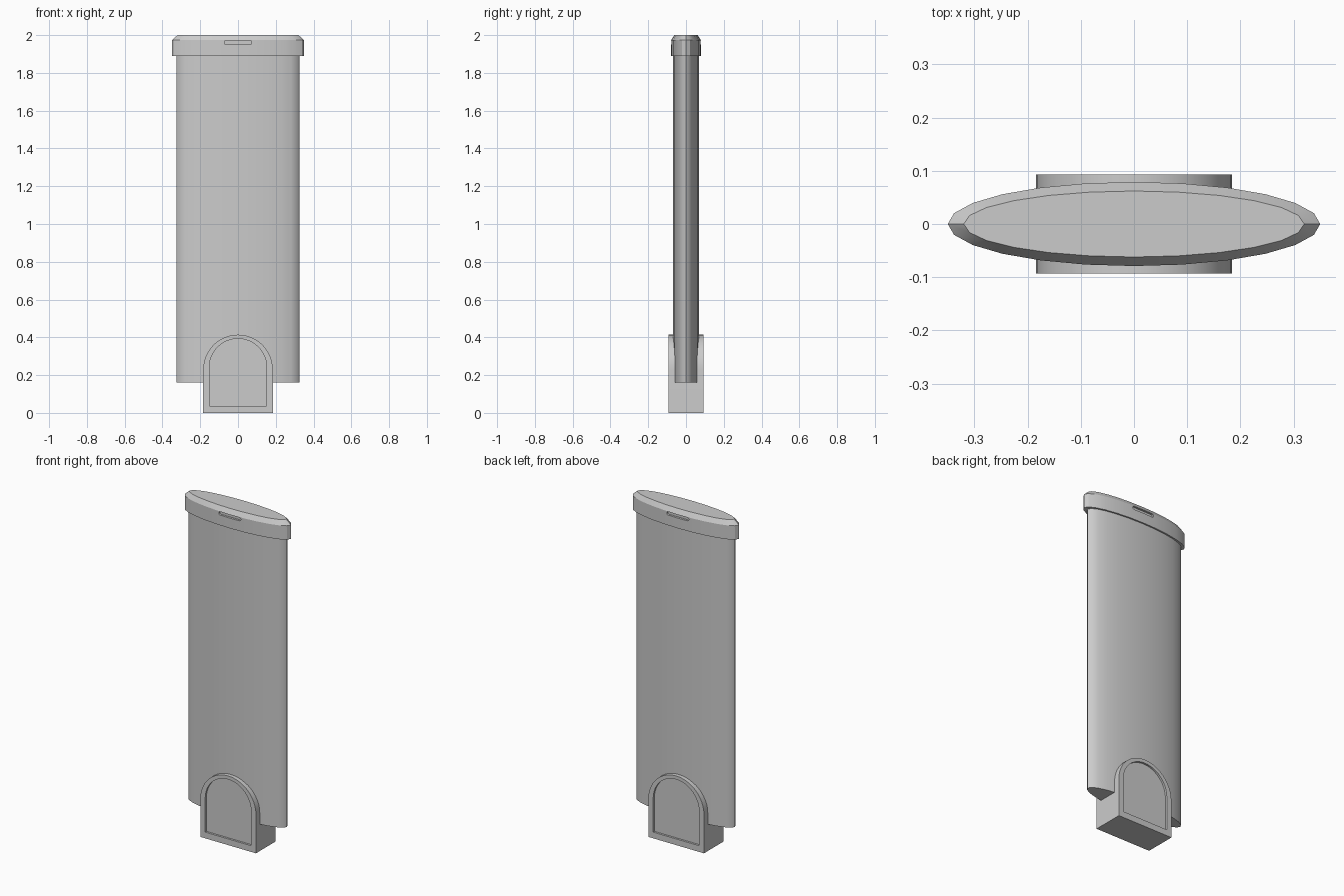
import bpy, bmesh, math

if "Cube" in bpy.data.objects:
    bpy.data.objects.remove(bpy.data.objects["Cube"])


def loft(name, rings, angle=30):
    """Skin a stack of equal-length point rings and close both ends."""
    bm = bmesh.new()
    rows = [[bm.verts.new(p) for p in ring] for ring in rings]
    n = len(rows[0])
    for a, b in zip(rows, rows[1:]):
        for i in range(n):
            j = (i + 1) % n
            bm.faces.new((a[i], a[j], b[j], b[i]))
    bm.faces.new(rows[0])
    bm.faces.new(rows[-1])
    bmesh.ops.recalc_face_normals(bm, faces=bm.faces)
    me = bpy.data.meshes.new(name)
    bm.to_mesh(me)
    bm.free()
    ob = bpy.data.objects.new(name, me)
    bpy.context.collection.objects.link(ob)
    smooth(ob, angle)
    return ob


def smooth(ob, angle):
    bpy.ops.object.select_all(action='DESELECT')
    ob.select_set(True)
    bpy.context.view_layer.objects.active = ob
    bpy.ops.object.shade_smooth_by_angle(angle=math.radians(angle))


def ellipse(rx, ry, z, n=24):
    return [(rx * math.cos(2 * math.pi * i / n), ry * math.sin(2 * math.pi * i / n), z)
            for i in range(n)]


def arch(r, bottom, spring, y, n=24):
    arc = [(r * math.cos(math.pi * i / n), y, spring + r * math.sin(math.pi * i / n))
           for i in range(n + 1)]
    return arc + [(-r, y, bottom), (r, y, bottom)]


def pill(half, r, z, y, n=8):
    pts = []
    for side, start in ((1, -90), (-1, 90)):
        for i in range(n + 1):
            a = math.radians(start + 180 * i / n)
            pts.append((side * (half - r) + r * math.cos(a), y, z + r * math.sin(a)))
    return pts


# Flat elliptical body
loft("body", [ellipse(0.325, 0.07, 0.16), ellipse(0.325, 0.07, 1.92)], 40)

# Chamfered lid
lid = loft("lid", [ellipse(0.35, 0.079, 1.89), ellipse(0.35, 0.079, 1.973),
                   ellipse(0.32, 0.062, 2.0)])

# Finger slots cut in the lid, front and back
for s in (-1, 1):
    cutter = loft("slot_cutter", [pill(0.073, 0.010, 1.961, s * 0.066),
                                  pill(0.073, 0.010, 1.961, s * 0.12)])
    cutter.hide_render = True
    mod = lid.modifiers.new("slot", 'BOOLEAN')
    mod.operation = 'DIFFERENCE'
    mod.solver = 'EXACT'
    mod.object = cutter
    bpy.context.view_layer.objects.active = lid
    bpy.ops.object.modifier_apply(modifier=mod.name)
    bpy.data.objects.remove(cutter)
smooth(lid, 30)

# Arched foot with a recessed panel on both faces
Y, R = 0.093, 0.012
outer = lambda y: arch(0.184, 0.0, 0.23, y)
inner = lambda y: arch(0.152, 0.037, 0.241, y)
loft("foot", [inner(-Y + R), inner(-Y), outer(-Y), outer(Y), inner(Y), inner(Y - R)])
